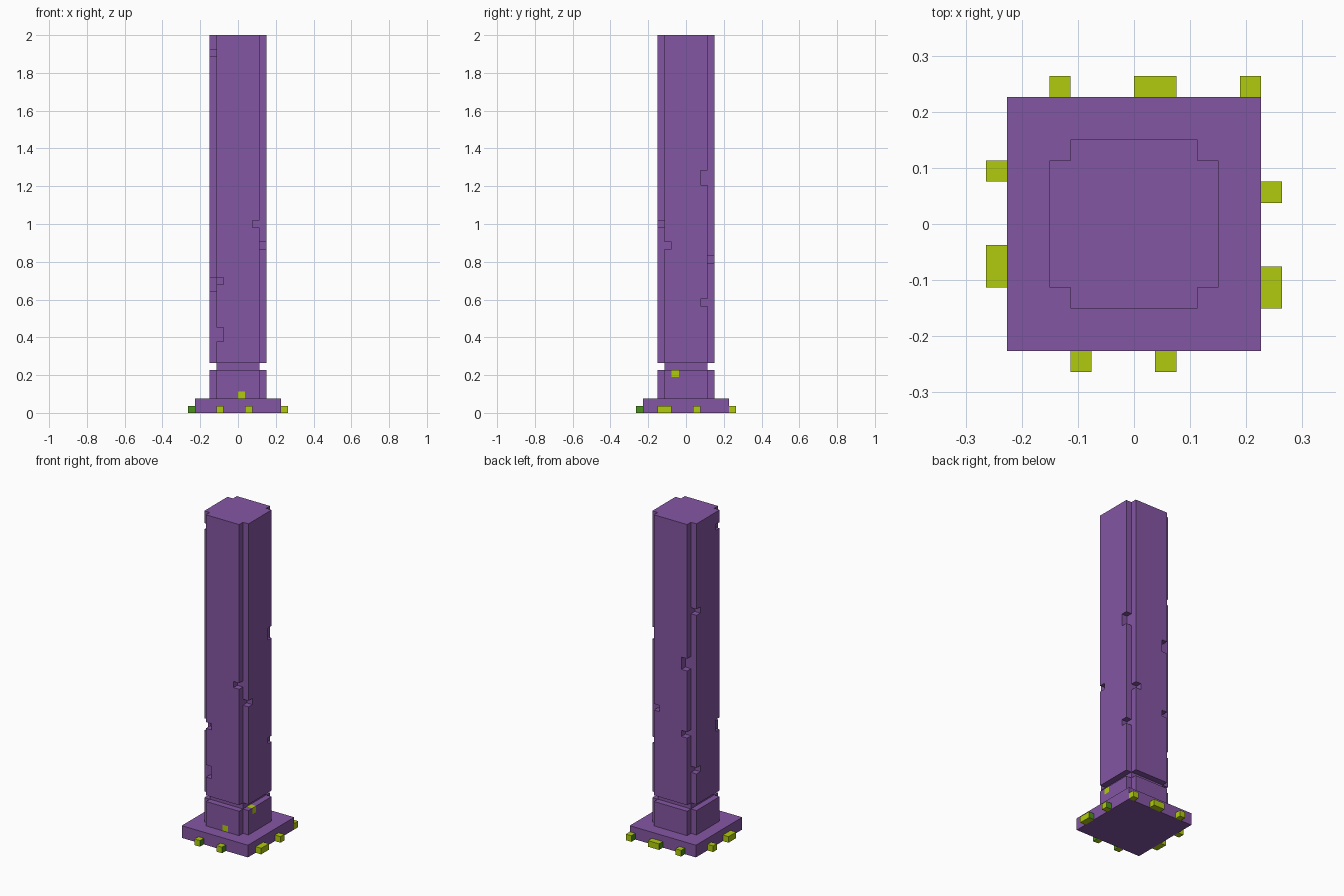
import bpy
import bmesh
from mathutils import Vector

cube = bpy.data.objects.get("Cube")
if cube:
    bpy.data.objects.remove(cube)

U = 2 / 53  # one block


def material(name, rgb):
    m = bpy.data.materials.new(name)
    m.use_nodes = True
    m.diffuse_color = (*rgb, 1)
    m.node_tree.nodes["Principled BSDF"].inputs["Base Color"].default_value = (*rgb, 1)
    return m


PURPLE = material("purple stone", (0.231, 0.093, 0.366))
MOSS = material("yellow green moss", (0.434, 0.597, 0.004))
SHADE = material("deep green moss", (0.07, 0.29, 0.01))
AXES = [Vector(d) for d in ((1, 0, 0), (-1, 0, 0), (0, 1, 0), (0, -1, 0), (0, 0, 1), (0, 0, -1))]


def cells(x0, x1, y0, y1, z0, z1):
    return {(x, y, z) for x in range(x0, x1) for y in range(y0, y1) for z in range(z0, z1)}


def cross(z0, z1):
    """Square column with its four corners cut back by one block."""
    return cells(-4, 4, -3, 3, z0, z1) | cells(-3, 3, -4, 4, z0, z1)


def build(name, solid, mats, rule):
    """Skin a set of blocks, then merge the flat faces of each colour."""
    bm = bmesh.new()
    for c in solid:
        for n in AXES:
            if tuple(int(v) for v in Vector(c) + n) in solid:
                continue
            a = Vector((n.y, n.z, n.x)) / 2
            b = n.cross(a)
            mid = Vector(c) + Vector((.5, .5, .5)) + n / 2
            ring = (mid - a - b, mid + a - b, mid + a + b, mid - a + b)
            f = bm.faces.new([bm.verts.new(p * U) for p in ring])
            f.material_index = rule(c, n)
    bmesh.ops.remove_doubles(bm, verts=bm.verts[:], dist=U / 100)
    bmesh.ops.dissolve_limit(bm, angle_limit=0.01, verts=bm.verts[:],
                             edges=bm.edges[:], delimit={'MATERIAL'})
    me = bpy.data.meshes.new(name)
    bm.to_mesh(me)
    bm.free()
    for m in mats:
        me.materials.append(m)
    ob = bpy.data.objects.new(name, me)
    bpy.context.collection.objects.link(ob)
    return ob


def plain(c, n):
    return 0


# Base, plinth with two mossy blocks, and neck
build("base_slab", cells(-6, 6, -6, 6, 0, 2), [PURPLE], plain)
mossy = {(0, -4, 2), (3, -2, 5)}
build("plinth", cross(2, 6), [PURPLE, MOSS], lambda c, n: int(c in mossy))
build("neck", cells(-3, 3, -3, 3, 6, 7), [PURPLE], plain)

# Shaft with chipped edges: x, y, bottom, height
chips = [
    (2, -4, 26, 1), (-3, -4, 18, 1), (-3, -4, 10, 2),   # front
    (3, -3, 23, 1), (3, 2, 32, 2), (3, 2, 15, 1),       # left
    (2, 3, 21, 1), (-3, 3, 29, 2), (-3, 3, 18, 1),      # back
    (-4, -3, 50, 1), (-4, -3, 17, 2), (-4, 2, 38, 1), (-4, 2, 12, 1),  # right
]
shaft = cross(7, 53)
for x, y, z, h in chips:
    shaft -= cells(x, x + 1, y, y + 1, z, z + h)
build("shaft", shaft, [PURPLE], plain)

# Moss clumps around the base: outward direction and span along that side
clumps = {
    "front": ((0, -1, 0), [(-3, -2), (1, 2)]),
    "back": ((0, 1, 0), [(-4, -3), (0, 2), (5, 6)]),
    "left": ((1, 0, 0), [(-4, -2), (1, 2)]),
    "right": ((-1, 0, 0), [(-3, -1), (2, 3)]),
}
for side, (out, spans) in clumps.items():
    out = Vector(out)
    dark = Vector((0, 0, 1)).cross(out)  # deep green end of each clump
    depth = 6 if out.x + out.y > 0 else -7
    for i, (s, e) in enumerate(spans, 1):
        if out.x:
            solid = cells(depth, depth + 1, s, e, 0, 1)
        else:
            solid = cells(s, e, depth, depth + 1, 0, 1)
        build(f"{side}_moss_{i}", solid, [MOSS, SHADE],
              lambda c, n, d=dark: int(n.dot(d) > 0.5))
